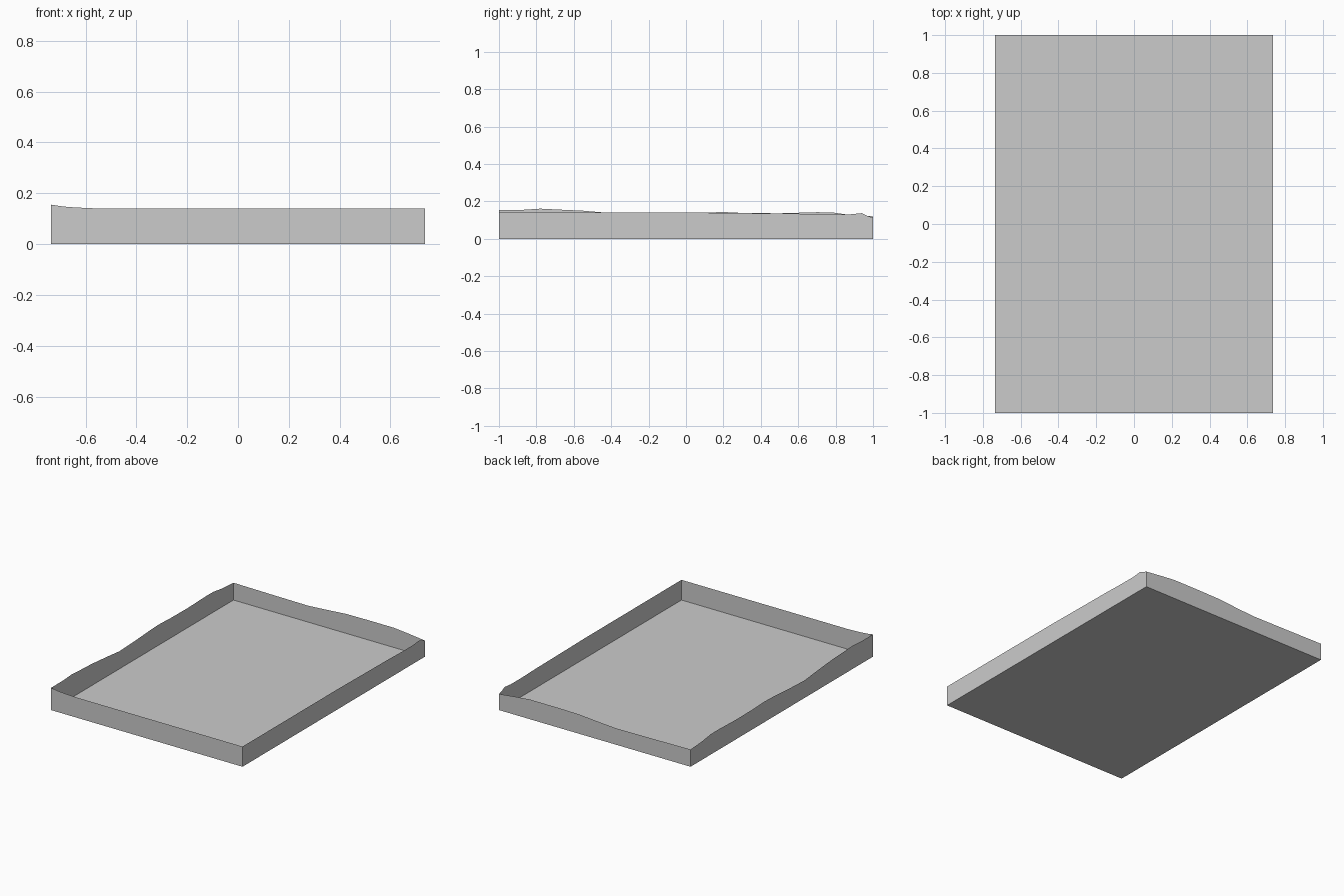
import bpy

if "Cube" in bpy.data.objects:
    bpy.data.objects.remove(bpy.data.objects["Cube"])

HX, HY = 0.735, 1.0   # half width and half length


def make_mesh(name, verts, faces):
    mesh = bpy.data.meshes.new(name)
    mesh.from_pydata(verts, [], faces)
    mesh.update()
    obj = bpy.data.objects.new(name, mesh)
    bpy.context.collection.objects.link(obj)
    return obj


def make_wall(name, profile, place, flip=False):
    """Thin sheet from the floor up to an uneven rim; profile is (position, height)."""
    n = len(profile)
    verts = [place(p, 0) for p, h in profile] + [place(p, h) for p, h in profile]
    faces = [(i, i + 1, n + i + 1, n + i) for i in range(n - 1)]
    if flip:
        faces = [f[::-1] for f in faces]
    make_mesh(name, verts, faces)


# Floor sheet, facing down as the underside of the tray
make_mesh("floor",
          [(-HX, -HY, 0), (-HX, HY, 0), (HX, HY, 0), (HX, -HY, 0)],
          [(0, 1, 2, 3)])

# Front wall: level, rising at the left end
make_wall("front_wall",
          [(-HX, 0.155), (-0.69, 0.148), (-0.64, 0.144), (-0.55, 0.14), (HX, 0.14)],
          lambda p, z: (p, -HY, z))

# Back wall: low with a swell right of the middle
make_wall("back_wall",
          [(-HX, 0.12), (-0.4, 0.116), (-0.16, 0.114), (-0.04, 0.122), (0.13, 0.135),
           (0.3, 0.137), (0.5, 0.137), (0.62, 0.125), (HX, 0.112)],
          lambda p, z: (p, HY, z), flip=True)

# Right wall: level, uneven toward the back with a notch at the corner
make_wall("right_wall",
          [(-HY, 0.14), (0.05, 0.14), (0.3, 0.137), (0.6, 0.134), (0.75, 0.13),
           (0.87, 0.13), (0.94, 0.137), (0.97, 0.122), (HY, 0.112)],
          lambda p, z: (HX, p, z))

# Left wall: high at the front, undulating toward the back
make_wall("left_wall",
          [(-HY, 0.155), (-0.87, 0.155), (-0.78, 0.161), (-0.68, 0.156), (-0.55, 0.15),
           (-0.4, 0.137), (-0.25, 0.122), (-0.1, 0.128), (0.1, 0.14), (0.2, 0.143),
           (0.3, 0.138), (0.5, 0.136), (0.7, 0.142), (0.78, 0.141), (0.88, 0.127),
           (HY, 0.12)],
          lambda p, z: (-HX, p, z), flip=True)
